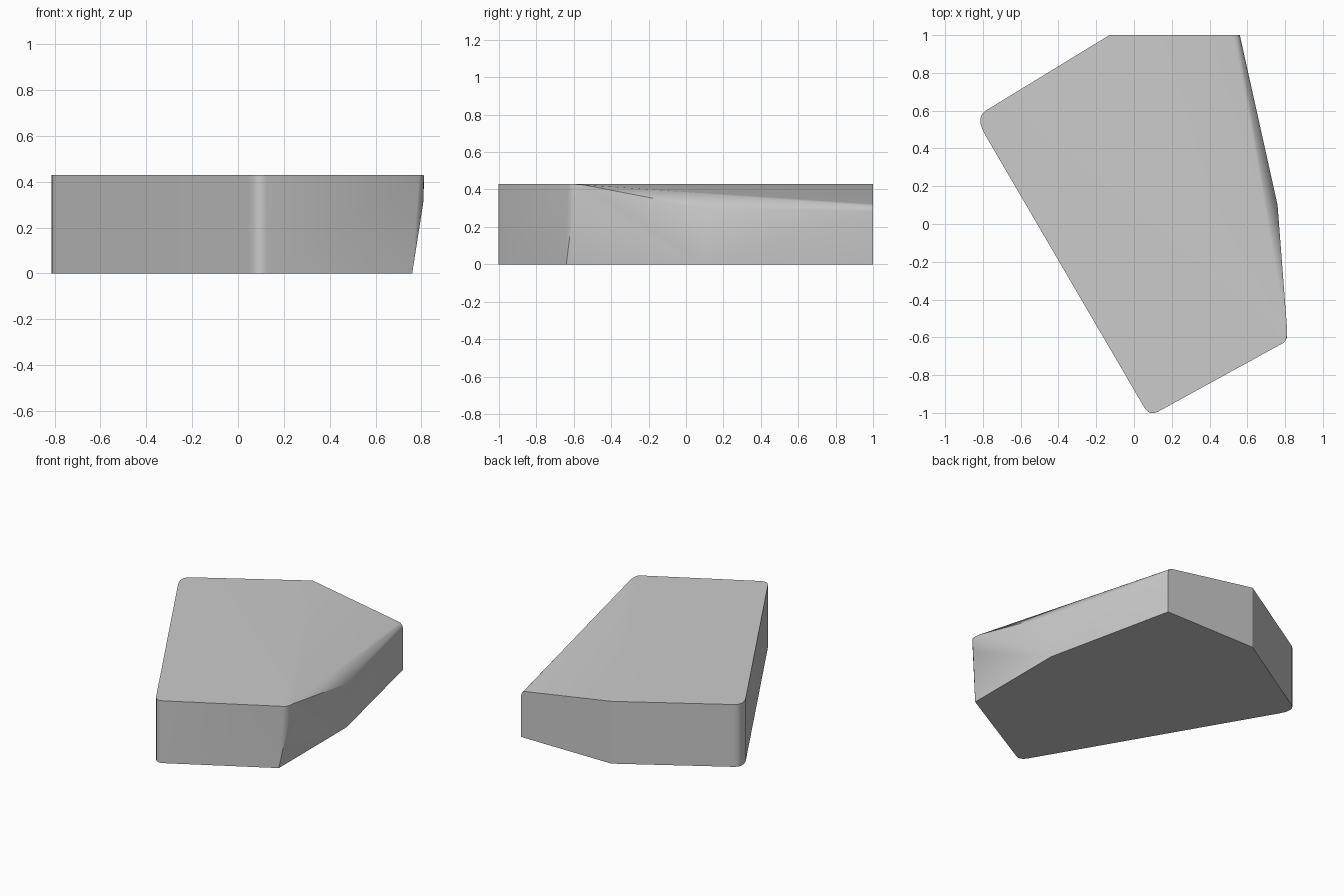
import bpy
import bmesh
from mathutils import Vector

if "Cube" in bpy.data.objects:
    bpy.data.objects.remove(bpy.data.objects["Cube"], do_unlink=True)

HEIGHT = 0.43


def arc(start, corner, end, steps=6):
    """Rounded run of points from start to end, pulled towards corner."""
    a, c, b = Vector(start), Vector(corner), Vector(end)
    return [(1 - t) ** 2 * a + 2 * t * (1 - t) * c + t * t * b
            for t in (i / steps for i in range(steps + 1))]


points = []

# Upright rounded corners at the front and the right, plus the sharp back corner
upright = arc((0.045, -0.955), (0.085, -1.035), (0.145, -0.98))
upright += arc((-0.785, 0.6), (-0.84, 0.565), (-0.79, 0.475))
upright.append(Vector((-0.13, 1.0)))
for p in upright:
    points += [(p.x, p.y, 0), (p.x, p.y, HEIGHT)]

# Left front corner: rounded on top, narrowing to one point at the base
points += arc((0.79, -0.63, HEIGHT), (0.815, -0.615, HEIGHT), (0.81, -0.55, HEIGHT - 0.005))
points += [(0.81, -0.6, 0.32), (0.76, -0.64, 0)]

# Bent left wall
points += [(0.76, 0.1, 0), (0.76, 0.1, 0.3), (0.56, 1, 0)]

# Rounded rim at the lowered back left corner
points += arc((0.525, 1, 0.322), (0.557, 1, 0.318), (0.56, 1, 0.28), 4)

# Close the block around the profile points
bm = bmesh.new()
for p in points:
    bm.verts.new(p)
hull = bmesh.ops.convex_hull(bm, input=bm.verts[:])
loose = [v for v in bm.verts if not v.link_faces]
bmesh.ops.delete(bm, geom=loose, context='VERTS')
bmesh.ops.dissolve_limit(bm, angle_limit=0.004, verts=bm.verts[:], edges=bm.edges[:])
bmesh.ops.recalc_face_normals(bm, faces=bm.faces[:])
mesh = bpy.data.meshes.new("stone_block")
bm.to_mesh(mesh)
bm.free()

block = bpy.data.objects.new("stone_block", mesh)
bpy.context.collection.objects.link(block)

# Plain grey finish
grey = bpy.data.materials.new("light_grey")
grey.use_nodes = True
colour = (0.6, 0.6, 0.6, 1)
grey.diffuse_color = colour
grey.node_tree.nodes["Principled BSDF"].inputs["Base Color"].default_value = colour
mesh.materials.append(grey)

bpy.ops.object.select_all(action='DESELECT')
block.select_set(True)
bpy.context.view_layer.objects.active = block
bpy.ops.object.shade_smooth_by_angle(angle=0.52)
